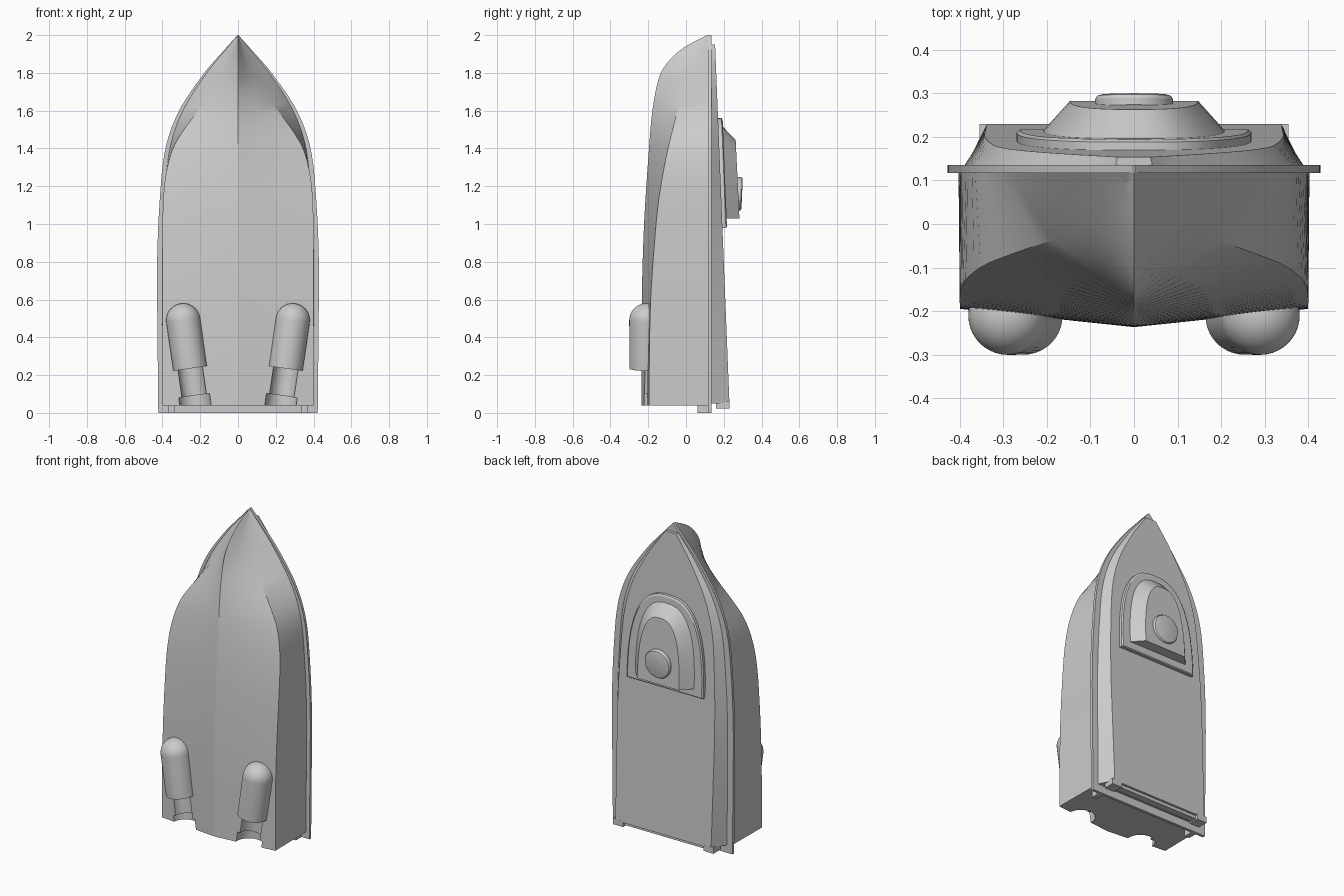
import bpy, bmesh, math
from mathutils import Vector, Matrix

if "Cube" in bpy.data.objects:
    bpy.data.objects.remove(bpy.data.objects["Cube"])


def curve(table, z):
    """Smooth (Hermite) lookup of one value along the boat length."""
    n = len(table)
    if z <= table[0][0]:
        return table[0][1]
    if z >= table[-1][0]:
        return table[-1][1]

    def slope(i):
        a, b = table[max(i - 1, 0)], table[min(i + 1, n - 1)]
        return (b[1] - a[1]) / (b[0] - a[0])
    i = max(k for k in range(n - 1) if table[k][0] <= z)
    (z0, v0), (z1, v1) = table[i], table[i + 1]
    h = z1 - z0
    t = (z - z0) / h
    return ((2*t**3 - 3*t*t + 1) * v0 + (t**3 - 2*t*t + t) * h * slope(i)
            + (3*t*t - 2*t**3) * v1 + (t**3 - t*t) * h * slope(i + 1))


def smooth(obj, angle=28):
    bpy.ops.object.select_all(action='DESELECT')
    obj.select_set(True)
    bpy.context.view_layer.objects.active = obj
    bpy.ops.object.shade_smooth_by_angle(angle=math.radians(angle))


def loft(name, rings, matrix=None, shade=True):
    """Closed solid skinned through rings of equal point count."""
    bm = bmesh.new()
    vs = [[bm.verts.new(p) for p in ring] for ring in rings]
    n = len(rings[0])
    for a, b in zip(vs, vs[1:]):
        for i in range(n):
            j = (i + 1) % n
            bm.faces.new((a[i], a[j], b[j], b[i]))
    bm.faces.new(vs[0])
    bm.faces.new(vs[-1])
    if matrix:
        bm.transform(matrix)
    bmesh.ops.recalc_face_normals(bm, faces=bm.faces)
    me = bpy.data.meshes.new(name)
    bm.to_mesh(me)
    bm.free()
    obj = bpy.data.objects.new(name, me)
    bpy.context.collection.objects.link(obj)
    if shade:
        smooth(obj)
    return obj


def box(name, x0, x1, y0, y1, z0, z1):
    return loft(name, [[(x0, y0, z), (x1, y0, z), (x1, y1, z), (x0, y1, z)] for z in (z0, z1)])


def lathe(name, profile, matrix, seg=40, shade=True):
    """Round solid from (radius, height) pairs about local z."""
    rings = [[(r * math.cos(2*math.pi*k/seg), r * math.sin(2*math.pi*k/seg), h)
              for k in range(seg)] for r, h in profile]
    return loft(name, rings, matrix, shade)


def stations(z0, z1, n=48):
    # closer spacing near the bow
    return [z0 + (z1 - z0) * math.sin(math.pi / 2 * i / n) for i in range(n + 1)]


# Lines of the hull along its length
rim = [(0, .422), (.4, .426), (.8, .428), (1.13, .414), (1.4, .384), (1.6, .312),
       (1.8, .178), (1.93, .065), (2, .002)]
chine_x = [(0, .4), (.6, .4), (.9, .4), (1.1, .397), (1.25, .384), (1.4, .345),
           (1.5, .285), (1.6, .212), (1.7, .142), (1.8, .085), (1.9, .04), (2, .001)]
chine_y = [(0, -.195), (.3, -.194), (.6, -.187), (.9, -.167), (1.1, -.148), (1.25, -.125),
           (1.4, -.095), (1.6, -.045), (1.7, -.02), (1.8, .015), (1.9, .06), (2, .118)]
keel = [(0, -.237), (.6, -.234), (1, -.222), (1.4, -.196), (1.6, -.178), (1.75, -.15),
        (1.82, -.123), (1.9, -.055), (1.95, .015), (2, .112)]

# Hull
rings = []
for z in stations(.04, 2):
    g, cx, cy, k = curve(rim, z) * .94, curve(chine_x, z), curve(chine_y, z), curve(keel, z)
    rings.append([(-g, .12, z), (-cx, cy, z), (-cx/2, (cy+k)/2, z), (0, k, z),
                  (cx/2, (cy+k)/2, z), (cx, cy, z), (g, .12, z)])
hull = loft("hull", rings, shade=False)

# Rim flange around the gunwale
loft("rim_flange", [[(s * curve(rim, z), y, z) for s, y in
                     ((-1, .117), (1, .117), (1, .135), (-1, .135))] for z in stations(0, 2)])

# Deck, rising towards the stern
rings = []
for z in stations(.05, 1.95):
    w = curve(rim, z)
    y = .154 + (1.95 - z) * .04
    rings.append([(-w*.915, .13, z), (w*.915, .13, z), (w*.8, y, z), (-w*.8, y, z)])
loft("deck", rings)

# Stern bar, its end blocks and hinge blocks
box("stern_bar", -.3, .3, .17, .215, .03, .06)
for s in (-1, 1):
    box("stern_block", s*.32 - .035, s*.32 + .035, .16, .23, .022, .06)
    box("hinge_block", s*.35 - .017, s*.35 + .017, .06, .13, 0, .05)


def arch(w, z0, z1, y_at, e=2.6, n=40):
    """Arched outline with straight base, lying on the sloped deck."""
    pts = []
    for i in range(n + 1):
        a = math.pi * i / n
        c, s = math.cos(a), abs(math.sin(a))
        x = math.copysign(abs(c) ** (2/e), c) * w
        z = z0 + (z1 - z0) * s ** (2/e)
        pts.append((x, y_at(z), z))
    return pts


# Cabin: base plate, tapered body, round hatch
loft("cabin_plate", [arch(.27, .98, 1.56, lambda z: .16 + (1.56 - z) * .04),
                     arch(.27, .98, 1.56, lambda z: .188 + (1.56 - z) * .04),
                     arch(.262, .985, 1.55, lambda z: .194 + (1.56 - z) * .04)])
loft("cabin_body", [arch(.215, 1.03, 1.52, lambda z: .19 + (1.52 - z) * .035),
                    arch(.147, 1.03, 1.445, lambda z: .263 + (1.445 - z) * .048)])
hatch = Matrix.Translation((0, .262, 1.16)) @ Matrix.Rotation(math.radians(-92.5), 4, 'X')
lathe("cabin_hatch", [(.084, 0), (.09, .008), (.09, .024), (.085, .032), (.076, .035)], hatch)

# Jet pods on the bottom, with round channels cut behind them
cutters = []
for s in (-1, 1):
    foot, head = Vector((s*.253, -.21, .235)), Vector((s*.29, -.21, .49))
    axis = head - foot
    length = axis.length
    m = Matrix.Translation(foot) @ axis.to_track_quat('Z', 'Y').to_matrix().to_4x4()
    dome = [(.09 * math.cos(math.pi/2 * i/12) + .0005, length + .09 * math.sin(math.pi/2 * i/12))
            for i in range(13)]
    lathe("jet_pod", [(.09, 0)] + dome, m)
    cutters.append(lathe("channel_cutter", [(.083, -.35), (.083, -.145), (.066, -.145), (.066, .05)],
                         m, shade=False))
for c in cutters:
    c.hide_render = True
    mod = hull.modifiers.new("channel", 'BOOLEAN')
    mod.object = c
    mod.solver = 'EXACT'
    bpy.context.view_layer.objects.active = hull
    bpy.ops.object.modifier_apply(modifier=mod.name)
    bpy.data.objects.remove(c)
smooth(hull, 20)
# keep the shallow keel line crisp
for e in hull.data.edges:
    if all(abs(hull.data.vertices[v].co.x) < 1e-4 for v in e.vertices):
        e.use_edge_sharp = True
